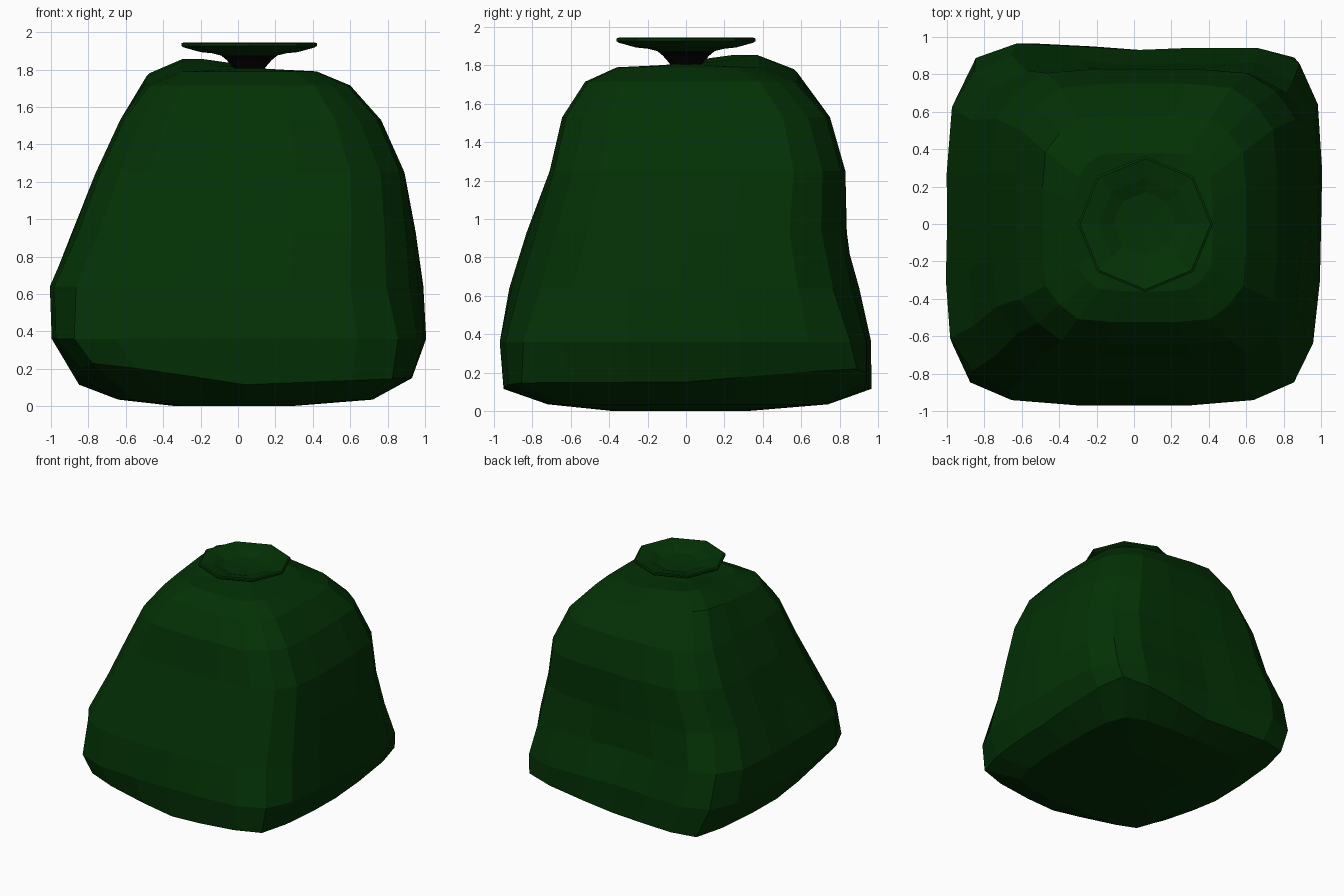
import bpy, bmesh, math

if "Cube" in bpy.data.objects:
    bpy.data.objects.remove(bpy.data.objects["Cube"])


def material(name, rgb):
    m = bpy.data.materials.new(name)
    m.diffuse_color = (*rgb, 1)
    m.use_nodes = True
    m.node_tree.nodes["Principled BSDF"].inputs["Base Color"].default_value = m.diffuse_color
    return m


green = material("dark green", (0.001, 0.031, 0.0015))
black = material("black", (0.001, 0.001, 0.001))


def loft(name, rings, mats, first_center, last_center, pick=None):
    """Skin a stack of closed rings and close both ends with fans."""
    bm = bmesh.new()
    loops = [[bm.verts.new(p) for p in r] for r in rings]
    n = len(loops[0])
    for k, (a, b) in enumerate(zip(loops, loops[1:])):
        for i in range(n):
            j = (i + 1) % n
            f = bm.faces.new((a[i], a[j], b[j], b[i]))
            f.material_index = pick(k) if pick else 0
    for loop, center in ((loops[0], first_center), (loops[-1], last_center)):
        c = bm.verts.new(center)
        for i in range(n):
            bm.faces.new((loop[i], loop[(i + 1) % n], c))
    bmesh.ops.recalc_face_normals(bm, faces=bm.faces)
    me = bpy.data.meshes.new(name)
    bm.to_mesh(me)
    bm.free()
    for m in mats:
        me.materials.append(m)
    ob = bpy.data.objects.new(name, me)
    bpy.context.collection.objects.link(ob)
    return ob


def section(corner):
    """Soft square: one side turned four times."""
    side = [(-corner, -corner), (-0.65, -0.97), (-0.3, -1), (0, -1), (0.3, -1), (0.65, -0.97)]
    pts = []
    for q in range(4):
        c, s = round(math.cos(q * math.pi / 2)), round(math.sin(q * math.pi / 2))
        pts += [(x * c - y * s, x * s + y * c) for x, y in side]
    return pts


# Bag levels: z, left, right, front, back, corner reach
levels = [
    (0.00, -0.33, 0.28, -0.38, 0.32, 0.88),
    (0.035, -0.64, 0.72, -0.72, 0.74, 0.88),
    (0.115, -0.85, 0.93, -0.95, 0.93, 0.90),
    (0.36, -0.99, 1.00, -0.97, 0.93, 0.87),
    (0.64, -1.00, 0.985, -0.92, 0.85, 0.85),
    (0.93, -0.88, 0.95, -0.83, 0.83, 0.85),
    (1.25, -0.76, 0.89, -0.71, 0.83, 0.845),
    (1.53, -0.63, 0.765, -0.645, 0.75, 0.835),
    (1.715, -0.49, 0.60, -0.525, 0.58, 0.83),
    (1.79, -0.31, 0.42, -0.36, 0.38, 0.84),
    (1.80, -0.12, 0.22, -0.15, 0.17, 0.85),
]
rings = []
for z, l, r, f, b, corner in levels:
    ring = []
    for u, v in section(corner):
        left, right, fore, back = max(0, -u), max(0, u), max(0, -v), max(0, v)
        x = (l + r) / 2 + u * (r - l) / 2
        y = (f + b) / 2 + v * (b - f) / 2
        h = z
        if 0.5 < z < 1.0:        # front right slimmer, back left fuller
            x -= 0.04 * right * fore + 0.025 * left * back
            y += 0.04 * right * fore + 0.025 * left * back
        if z > 1.6:              # back left shoulder stands higher
            lift = min(1, max(0, 0.5 - u) / 1.1) * min(1, max(0, v + 0.5) / 1.1)
            h += lift * (0.065 if z < 1.795 else 0.02)
        if 0.05 < z < 0.2:       # rim lifts at two opposite corners
            h += 0.14 * left * fore + 0.09 * right * back + 0.035 * right
        if 0.05 < z < 0.7:       # skewed base, back corners reaching out
            x += 0.02 * v * abs(u)
            y += (0.13 * max(0, left - 0.15) + 0.08 * max(0, right - 0.15)) * back
        ring.append((x, min(y, 0.975), h))
    rings.append(ring)
loft("bag_body", rings, [green], (0, 0, 0), (0.05, 0, 1.81))

# Gathered mouth: tied neck flaring to a shallow eight-sided dish
profile = [(0.08, 1.785), (0.085, 1.81), (0.12, 1.85), (0.15, 1.875), (0.20, 1.887),
           (0.26, 1.893), (0.35, 1.918), (0.362, 1.926), (0.362, 1.94), (0.35, 1.945),
           (0.25, 1.925), (0.17, 1.897)]
rings = [[(0.06 + r * math.cos(a * math.pi / 4), r * math.sin(a * math.pi / 4), z)
          for a in range(8)] for r, z in profile]
loft("gathered_mouth", rings, [green, black], (0.06, 0, 1.785), (0.06, 0, 1.888),
     pick=lambda k: 1 if k < 3 else 0)
